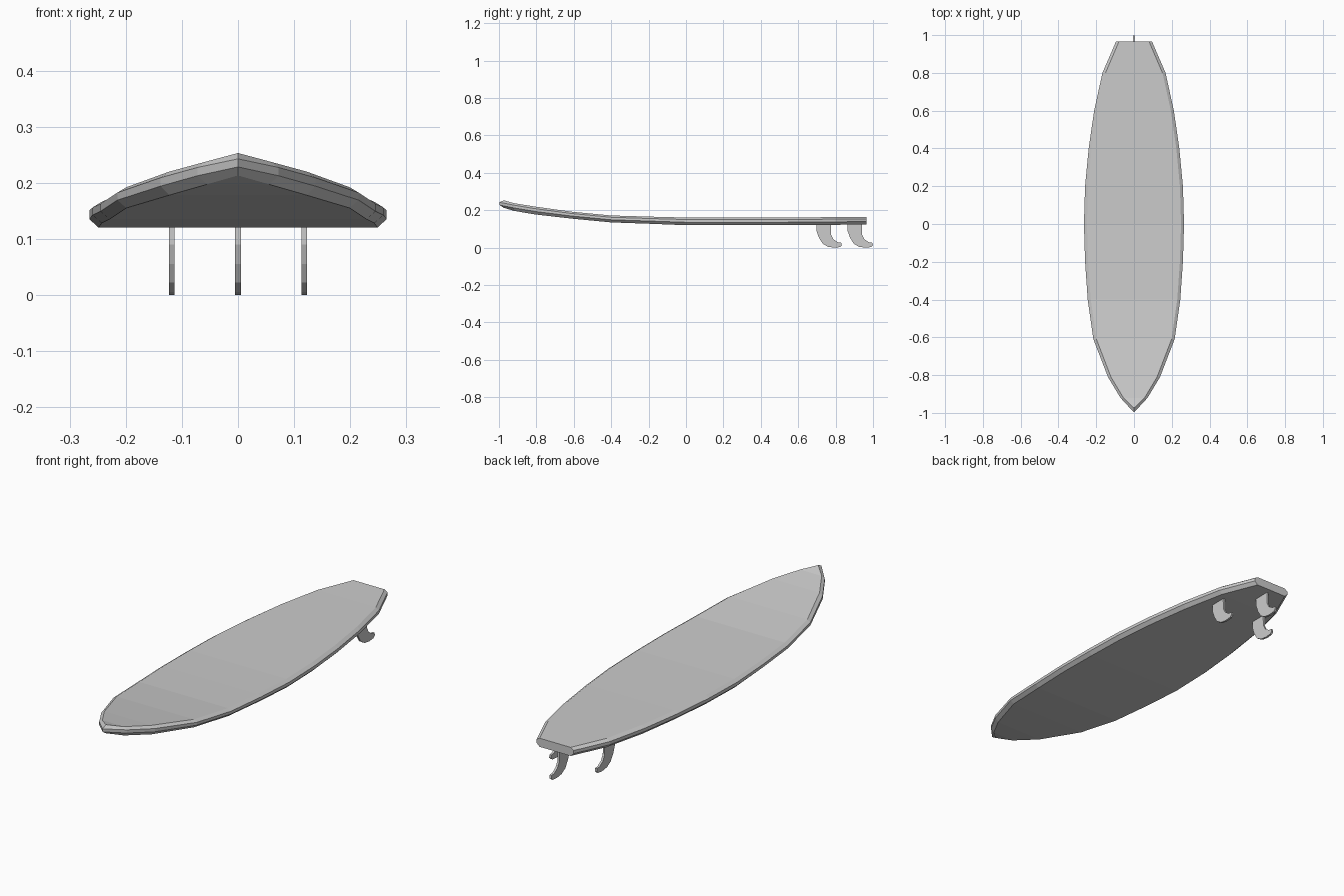
import bpy, bmesh

if "Cube" in bpy.data.objects:
    bpy.data.objects.remove(bpy.data.objects["Cube"], do_unlink=True)

grey = bpy.data.materials.new("board_grey")
grey.use_nodes = True
grey.diffuse_color = (0.6, 0.6, 0.6, 1)
grey.node_tree.nodes["Principled BSDF"].inputs["Base Color"].default_value = (0.6, 0.6, 0.6, 1)


def finish(bm, name):
    bmesh.ops.remove_doubles(bm, verts=bm.verts, dist=0.0005)
    bmesh.ops.recalc_face_normals(bm, faces=bm.faces)
    mesh = bpy.data.meshes.new(name)
    bm.to_mesh(mesh)
    bm.free()
    mesh.materials.append(grey)
    obj = bpy.data.objects.new(name, mesh)
    bpy.context.collection.objects.link(obj)
    return obj


# Stations from nose to tail: y, half width, underside height, deck height
STATIONS = [
    (-0.998, 0.0, 0.213, 0.253), (-0.92, 0.072, 0.197, 0.238),
    (-0.81, 0.138, 0.178, 0.220), (-0.61, 0.215, 0.155, 0.192),
    (-0.4, 0.245, 0.135, 0.172), (-0.2, 0.259, 0.128, 0.166),
    (0.0, 0.265, 0.12, 0.161), (0.2, 0.259, 0.12, 0.161),
    (0.4, 0.240, 0.12, 0.161), (0.6, 0.211, 0.12, 0.162),
    (0.8, 0.167, 0.122, 0.163), (0.965, 0.096, 0.125, 0.165),
]
INSET = 0.016


def half_section(y, w, low, high):
    inner = max(w - INSET, 0)
    pulled = y if w else y + 0.024      # the nose tip is inset lengthways
    thick = high - low
    return [(0, pulled, low), (inner, pulled, low),
            (w, y, low + thick * 0.38), (w, y, low + thick * 0.74),
            (inner, pulled, high), (0, pulled, high)]


# Board: lofted half, mirrored about the centre line
bm = bmesh.new()
rings = [[bm.verts.new(p) for p in half_section(*s)] for s in STATIONS]
for a, b in zip(rings, rings[1:]):
    for i in range(len(a) - 1):
        bm.faces.new((a[i], a[i + 1], b[i + 1], b[i]))
bm.faces.new(rings[-1])
bmesh.ops.dissolve_degenerate(bm, edges=bm.edges, dist=0.0005)
board = finish(bm, "board")
mirror = board.modifiers.new("mirror", "MIRROR")
mirror.use_clip = True

# Fins: curved outline (distance back, height), extruded sideways
FIN = [(0, 0.135), (0.0, 0.09), (0.012, 0.055), (0.032, 0.022), (0.06, 0.005),
       (0.095, 0.0), (0.125, 0.003), (0.135, 0.012), (0.133, 0.026),
       (0.115, 0.028), (0.09, 0.045), (0.077, 0.07), (0.076, 0.135)]


def make_fin(name, x, y, thick=0.01):
    bm = bmesh.new()
    face = bm.faces.new([bm.verts.new((x - thick / 2, y + d, z)) for d, z in FIN])
    out = bmesh.ops.extrude_face_region(bm, geom=[face])
    moved = [v for v in out["geom"] if isinstance(v, bmesh.types.BMVert)]
    bmesh.ops.translate(bm, verts=moved, vec=(thick, 0, 0))
    finish(bm, name)


make_fin("centre_fin", 0, 0.864)
make_fin("left_fin", 0.118, 0.698)
make_fin("right_fin", -0.118, 0.698)
